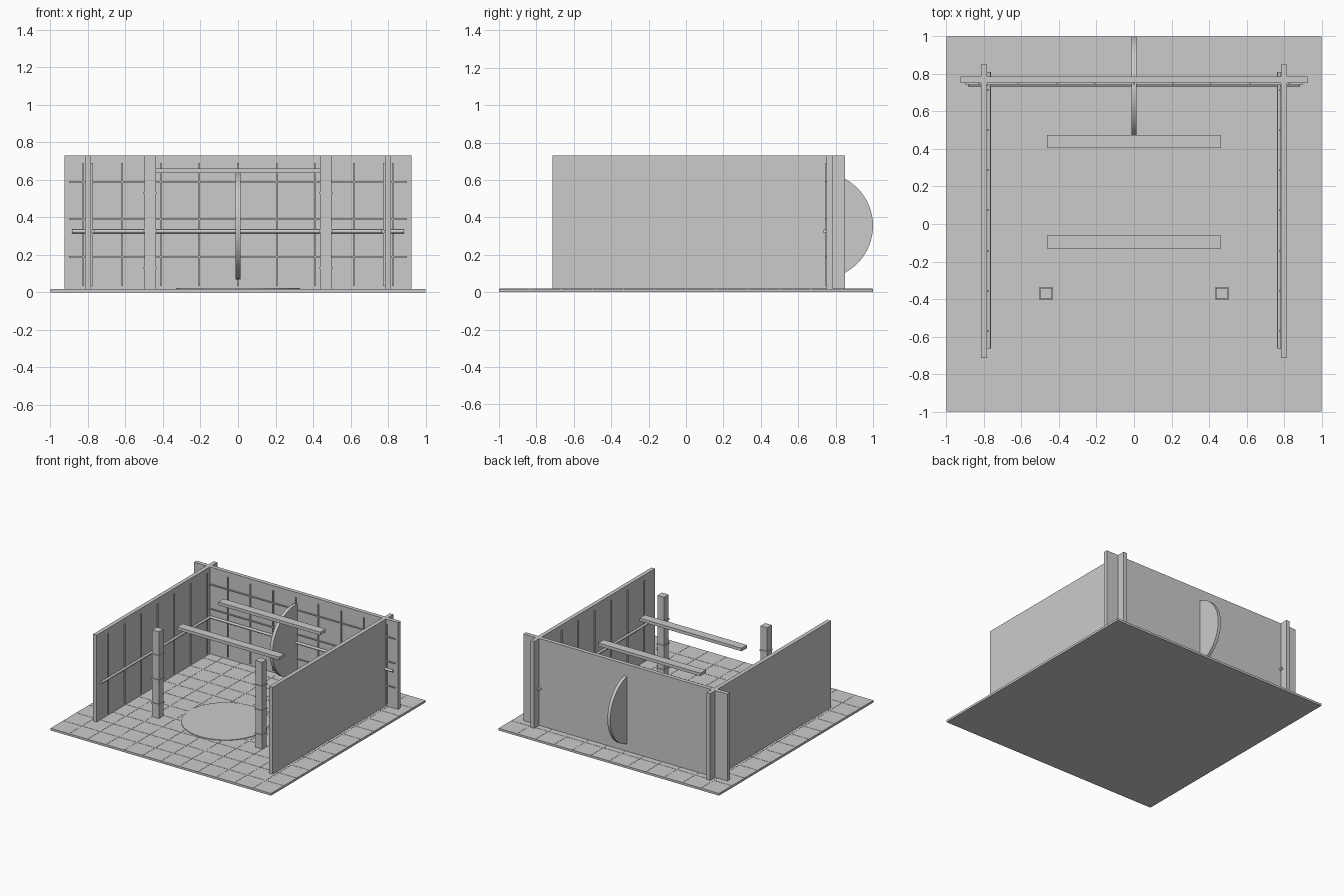
import bpy
import math

if "Cube" in bpy.data.objects:
    bpy.data.objects.remove(bpy.data.objects["Cube"])


def box(name, x0, x1, y0, y1, z0, z1):
    bpy.ops.mesh.primitive_cube_add(size=1, location=((x0 + x1) / 2, (y0 + y1) / 2, (z0 + z1) / 2))
    ob = bpy.context.object
    ob.name = name
    ob.scale = (x1 - x0, y1 - y0, z1 - z0)
    bpy.ops.object.transform_apply(location=False, rotation=False, scale=True)
    return ob


def cyl(name, loc, r, depth, axis='Z', n=64):
    rot = {'X': (0, math.pi / 2, 0), 'Y': (math.pi / 2, 0, 0), 'Z': (0, 0, 0)}[axis]
    bpy.ops.mesh.primitive_cylinder_add(vertices=n, radius=r, depth=depth, location=loc, rotation=rot)
    ob = bpy.context.object
    ob.name = name
    bpy.ops.object.shade_smooth_by_angle(angle=math.radians(30))
    return ob


# floor slab with thin tile joints
box("floor", -1, 1, -1, 1, 0, 0.018)
TILES = 12
for i in range(1, TILES):
    p = -1 + 2 * i / TILES
    box("floor_joint_x", -0.998, 0.998, p - 0.003, p + 0.003, 0.016, 0.0195)
    box("floor_joint_y", p - 0.003, p + 0.003, -0.998, 0.998, 0.016, 0.0195)

# round mat on the floor
cyl("floor_disc", (0, -0.16, 0.0195), 0.33, 0.007)

# back wall with panel strips and rail
Z0, Z1 = 0.018, 0.73
box("back_wall", -0.925, 0.925, 0.752, 0.785, Z0, Z1)
for i in range(-4, 5):
    x = i * 0.206
    box("back_wall_strip", x - 0.004, x + 0.004, 0.743, 0.754, 0.035, 0.69)
for z in (0.19, 0.39, 0.59):
    box("back_wall_course", -0.9, 0.9, 0.743, 0.754, z - 0.004, z + 0.004)
cyl("back_rail", (0, 0.743, 0.325), 0.01, 1.77, 'X', 16)

# mirrored side walls, rails and posts
for s in (-1, 1):
    def sbox(name, a, b, *rest):
        return box(name, min(s * a, s * b), max(s * a, s * b), *rest)

    sbox("side_wall", 0.782, 0.815, -0.715, 0.85, Z0, Z1)
    for i in range(7):
        y = -0.57 + i * 0.214
        sbox("side_wall_strip", 0.773, 0.784, y - 0.004, y + 0.004, 0.035, 0.69)
    cyl("side_rail", (s * 0.773, 0.073, 0.325), 0.01, 1.475, 'Y', 16)

    sbox("post", 0.438, 0.498, -0.4, -0.34, Z0, Z1)
    for z in (0.13, 0.33, 0.53):
        sbox("post_band", 0.433, 0.503, -0.405, -0.335, z - 0.006, z + 0.006)

# overhead beams
for y in (-0.095, 0.44):
    box("beam", -0.463, 0.463, y - 0.035, y + 0.035, 0.635, 0.66)

# upright disc passing through the back wall
cyl("wall_disc", (0, 0.715, 0.355), 0.285, 0.026, 'X')
